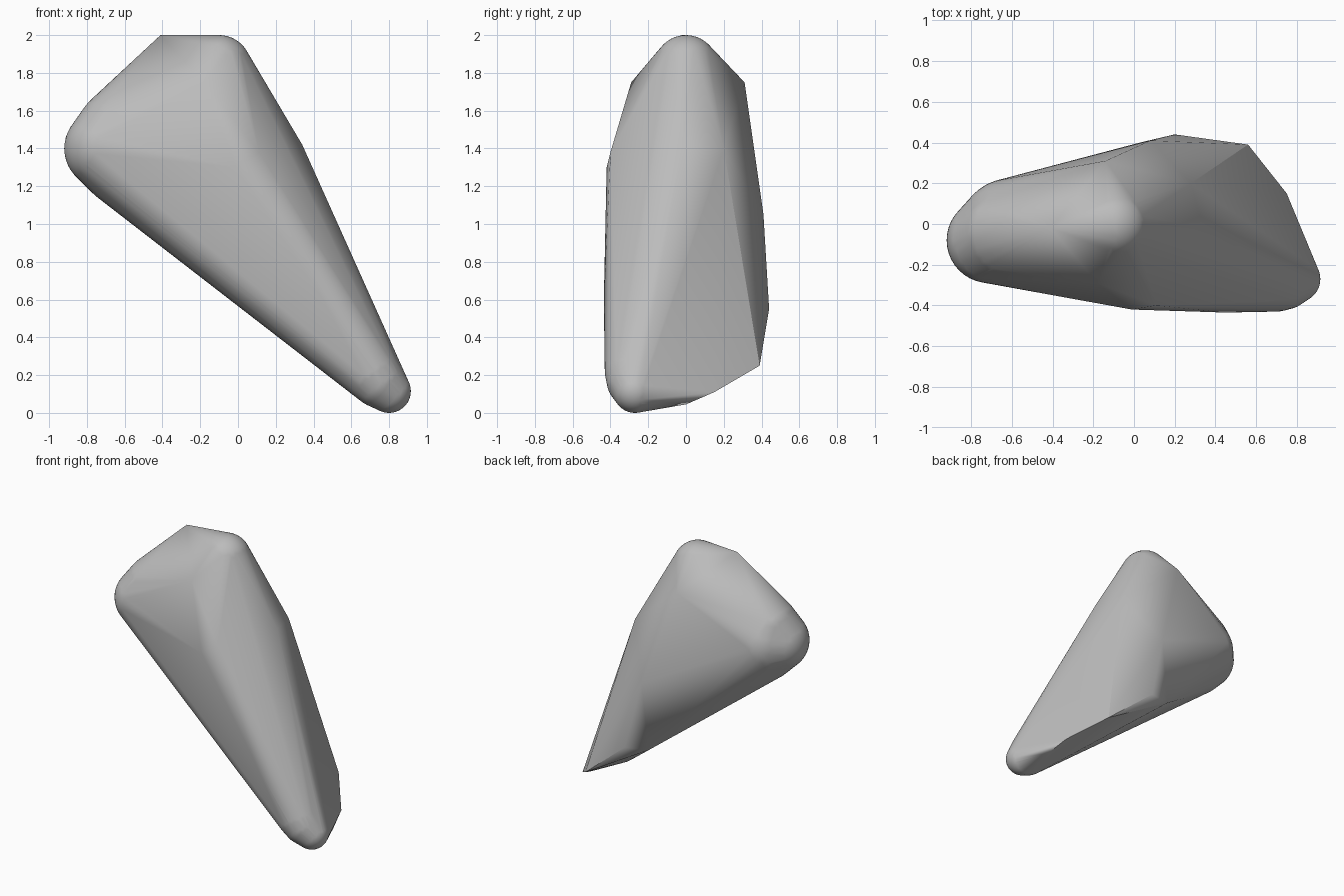
import bpy, bmesh, math
from mathutils import Matrix

cube = bpy.data.objects.get("Cube")
if cube:
    bpy.data.objects.remove(cube)

# Rounded lobes (centre, radius) that the stone skin is stretched over
lobes = [
    ((-0.71, -0.08, 1.40), 0.21),    # blunt left end
    ((-0.64, -0.05, 1.50), 0.21),
    ((-0.62, -0.06, 1.31), 0.21),
    ((-0.60, -0.04, 1.40), 0.265),
    ((-0.10, 0.00, 1.83), 0.17),     # rounded crown
    ((0.80, -0.27, 0.115), 0.115),   # foot tip
    ((0.74, -0.28, 0.17), 0.14),     # foot
    ((0.70, -0.275, 0.22), 0.155),
]
# Chipped corners
corners = [
    (-0.41, -0.02, 2.00), (-0.14, 0.31, 1.75), (-0.18, -0.29, 1.75),
    (-0.01, -0.42, 1.30), (0.11, -0.40, 1.38), (0.34, -0.02, 1.42),
    (0.28, 0.20, 1.40), (0.08, 0.41, 1.05), (0.20, 0.44, 0.55),
    (0.03, 0.40, 0.56), (0.56, 0.39, 0.25), (0.75, 0.15, 0.11),
    (0.79, 0.00, 0.045), (0.45, -0.435, 0.60),
]

# Stone: convex skin over lobes and corners
bm = bmesh.new()
for centre, radius in lobes:
    bmesh.ops.create_icosphere(bm, subdivisions=4, radius=radius,
                               matrix=Matrix.Translation(centre))
for centre in corners:
    bm.verts.new(centre)
bmesh.ops.delete(bm, geom=list(bm.edges), context='EDGES_FACES')
bmesh.ops.convex_hull(bm, input=list(bm.verts))
bmesh.ops.delete(bm, geom=[v for v in bm.verts if not v.link_faces], context='VERTS')
bmesh.ops.recalc_face_normals(bm, faces=list(bm.faces))

mesh = bpy.data.meshes.new("stone")
bm.to_mesh(mesh)
bm.free()
stone = bpy.data.objects.new("stone", mesh)
bpy.context.collection.objects.link(stone)

# Plain grey stone colour
grey = bpy.data.materials.new("stone grey")
grey.use_nodes = True
colour = (0.5, 0.5, 0.5, 1)
grey.diffuse_color = colour
grey.node_tree.nodes["Principled BSDF"].inputs["Base Color"].default_value = colour
mesh.materials.append(grey)

# Soft edges between large facets that stay flat
bpy.ops.object.select_all(action='DESELECT')
stone.select_set(True)
bpy.context.view_layer.objects.active = stone
bpy.ops.object.shade_smooth_by_angle(angle=math.radians(30))
facets = stone.modifiers.new("flat facets", 'WEIGHTED_NORMAL')
facets.mode = 'FACE_AREA'
facets.keep_sharp = True
